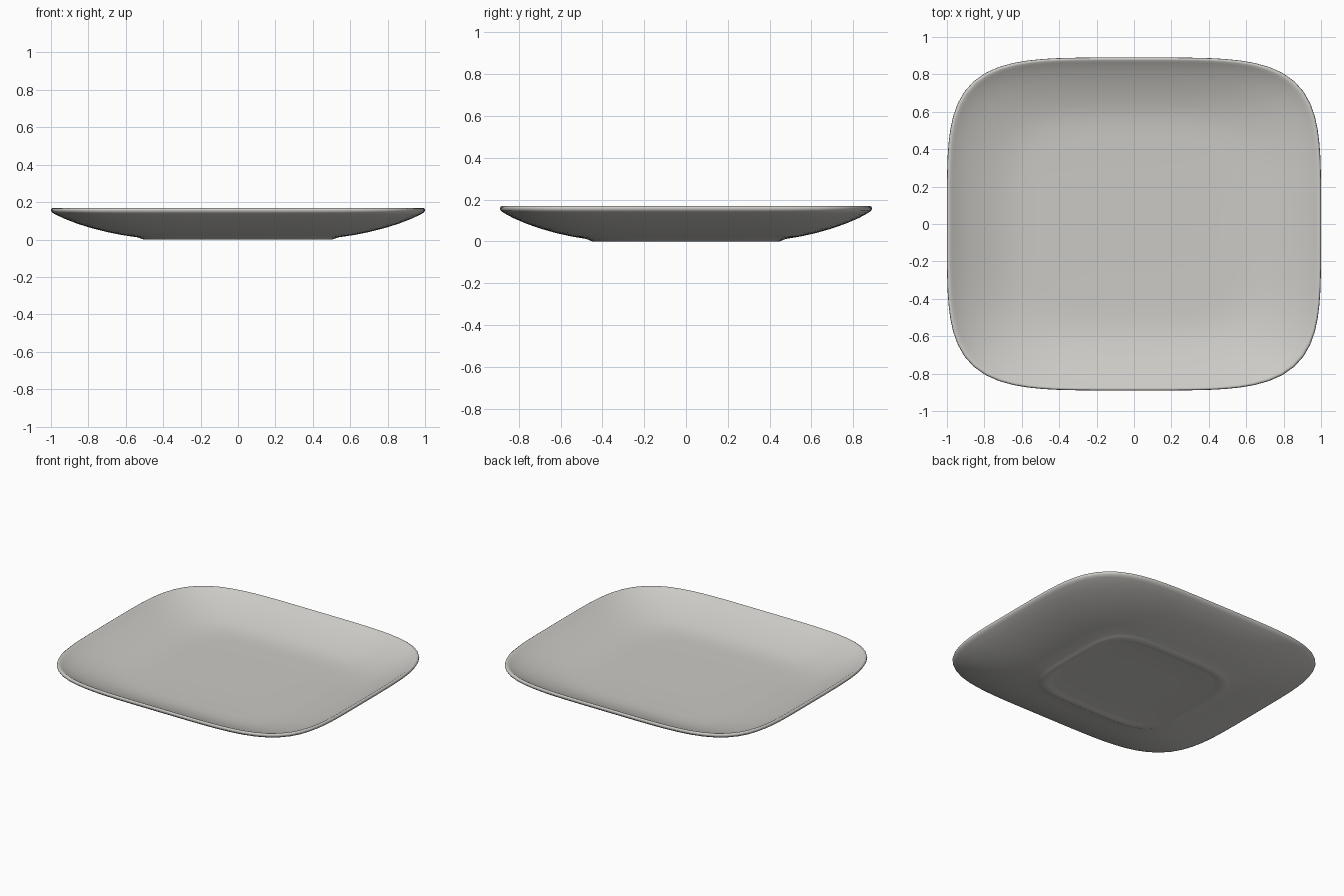
import bpy, bmesh, math

if "Cube" in bpy.data.objects:
    bpy.data.objects.remove(bpy.data.objects["Cube"])

HALF_X, HALF_Y = 1.0, 0.89
SEGMENTS = 96

# Cross-section from the underside centre, around the rim, to the inner floor:
# (share of the outline size, height, squareness of the outline)
PROFILE = [
    (0.25, 0.006, 4.5), (0.44, 0.006, 4.5), (0.46, 0.004, 4.5),
    (0.475, 0.0, 4.5), (0.505, 0.0, 4.5), (0.52, 0.006, 4.5),
    (0.54, 0.012, 4.5), (0.62, 0.024, 4.5), (0.70, 0.040, 4.5),
    (0.78, 0.060, 4.5), (0.86, 0.085, 4.5), (0.93, 0.112, 4.5),
    (0.98, 0.136, 4.5), (0.995, 0.146, 4.5), (1.0, 0.156, 4.5),
    (0.998, 0.165, 4.5), (0.991, 0.169, 4.5), (0.983, 0.167, 4.5),
    (0.97, 0.158, 4.5), (0.92, 0.130, 4.5), (0.86, 0.104, 4.5),
    (0.79, 0.078, 4.5), (0.72, 0.057, 4.5), (0.66, 0.044, 4.5),
    (0.60, 0.037, 4.5), (0.52, 0.034, 4.5), (0.25, 0.033, 4.5),
]


def outline_point(t, scale, power):
    """Point on a rounded-square (superellipse) outline."""
    c, s = math.cos(t), math.sin(t)
    r = scale / (abs(c) ** power + abs(s) ** power) ** (1 / power)
    return r * c * HALF_X, r * s * HALF_Y


# Plate: rings of the rounded square bridged into one closed shell
bm = bmesh.new()
rings = []
for scale, z, power in PROFILE:
    ring = []
    for i in range(SEGMENTS):
        x, y = outline_point(math.tau * i / SEGMENTS, scale, power)
        ring.append(bm.verts.new((x, y, z)))
    rings.append(ring)
for a, b in zip(rings, rings[1:]):
    for i in range(SEGMENTS):
        j = (i + 1) % SEGMENTS
        bm.faces.new((a[i], a[j], b[j], b[i]))

# Flat centres below and above
bm.faces.new(rings[0][::-1])
bm.faces.new(rings[-1])
bmesh.ops.recalc_face_normals(bm, faces=bm.faces)

mesh = bpy.data.meshes.new("plate")
bm.to_mesh(mesh)
bm.free()
plate = bpy.data.objects.new("plate", mesh)
bpy.context.collection.objects.link(plate)

# Warm grey glaze
glaze = bpy.data.materials.new("warm grey ceramic")
glaze.diffuse_color = (0.60, 0.59, 0.56, 1.0)
glaze.use_nodes = True
glaze.node_tree.nodes["Principled BSDF"].inputs["Base Color"].default_value = glaze.diffuse_color
mesh.materials.append(glaze)

bpy.context.view_layer.objects.active = plate
plate.select_set(True)
bpy.ops.object.shade_smooth_by_angle(angle=math.radians(60))
